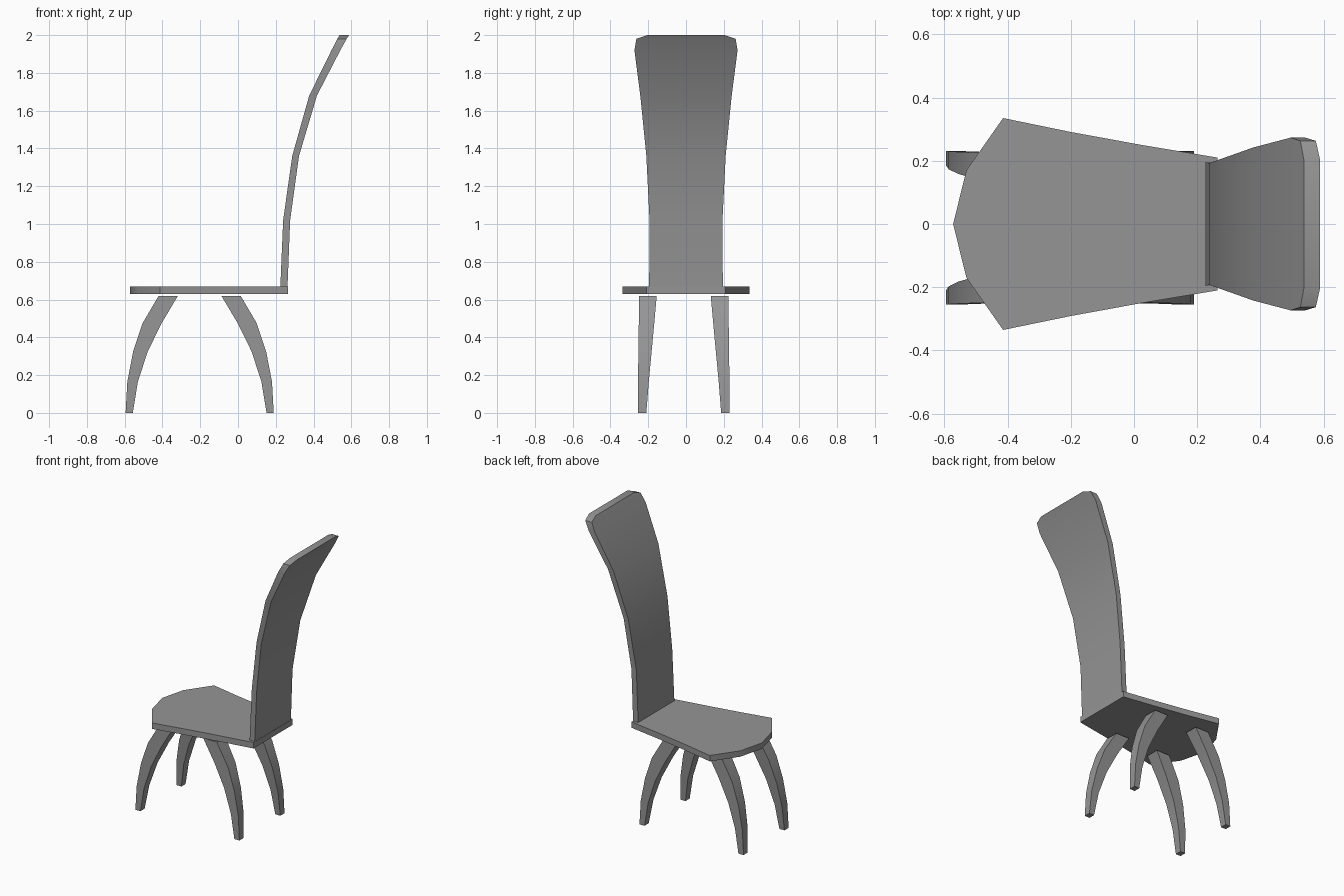
import bpy, bmesh, math

cube = bpy.data.objects.get("Cube")
if cube:
    bpy.data.objects.remove(cube, do_unlink=True)

grey = bpy.data.materials.new("grey")
grey.use_nodes = True
colour = (0.3, 0.3, 0.3, 1)
grey.diffuse_color = colour
grey.node_tree.nodes["Principled BSDF"].inputs["Base Color"].default_value = colour


def loft(name, rings):
    """Skin a closed solid through rings with equal point counts."""
    bm = bmesh.new()
    loops = [[bm.verts.new(p) for p in ring] for ring in rings]
    n = len(loops[0])
    for a, b in zip(loops, loops[1:]):
        for i in range(n):
            j = (i + 1) % n
            bm.faces.new((a[i], a[j], b[j], b[i]))
    bm.faces.new(loops[0][::-1])
    bm.faces.new(loops[-1])
    bmesh.ops.recalc_face_normals(bm, faces=bm.faces[:])
    mesh = bpy.data.meshes.new(name)
    bm.to_mesh(mesh)
    bm.free()
    mesh.materials.append(grey)
    obj = bpy.data.objects.new(name, mesh)
    bpy.context.collection.objects.link(obj)
    bpy.ops.object.select_all(action="DESELECT")
    obj.select_set(True)
    bpy.context.view_layer.objects.active = obj
    bpy.ops.object.shade_smooth_by_angle(angle=math.radians(30))
    return obj


# Seat: pointed nose, broad shoulders, tapering to the backrest
half = [(-0.53, 0.17), (-0.414, 0.335), (-0.2, 0.291), (0.03, 0.249), (0.264, 0.21)]
outline = [(-0.572, 0)] + half + [(x, -y) for x, y in reversed(half)]
loft("seat", [[(x, y, z) for x, y in outline] for z in (0.63, 0.67)])

# Backrest: (front x, rear x, half width, height), flaring and leaning outward
rows = [(0.224, 0.262, 0.195, 0.665), (0.239, 0.276, 0.193, 1.02),
        (0.287, 0.323, 0.21, 1.36), (0.377, 0.418, 0.242, 1.68),
        (0.495, 0.542, 0.273, 1.92), (0.526, 0.575, 0.263, 1.98),
        (0.537, 0.588, 0.205, 2.0)]
loft("backrest", [[(f, -w, z), (f, w, z), (r, w, z), (r, -w, z)]
                  for f, r, w, z in rows])

# Legs: (outer x, inner x, inner y, outer y, height), bowed and tapering
leg = [(-0.595, -0.557, 0.198, 0.243, 0), (-0.586, -0.53, 0.185, 0.242, 0.165),
       (-0.555, -0.478, 0.17, 0.24, 0.325), (-0.505, -0.404, 0.156, 0.238, 0.475),
       (-0.42, -0.318, 0.143, 0.236, 0.62)]
MID_X, MID_Y = -0.203, -0.012
for x_name, sx in (("right", 1), ("left", -1)):
    for y_name, sy in (("front", -1), ("back", 1)):
        rings = []
        for xo, xi, yi, yo, z in leg:
            corners = ((xo, yi), (xi, yi), (xi, yo), (xo, yo))
            rings.append([(MID_X + sx * (x - MID_X), MID_Y + sy * y, z)
                          for x, y in corners])
        loft(f"{y_name}_{x_name}_leg", rings)
